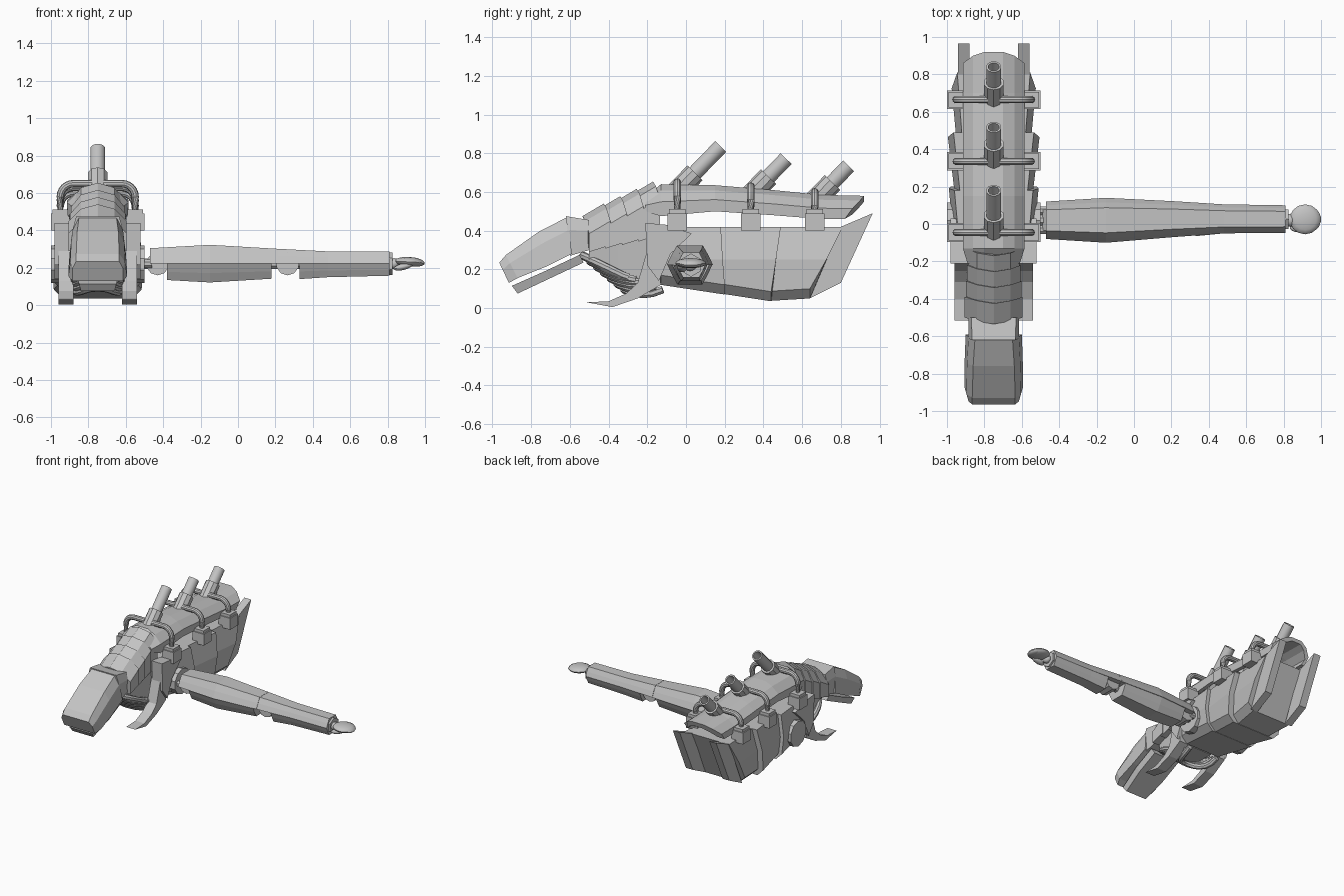
import bpy, bmesh, math
from mathutils import Vector

cube = bpy.data.objects.get("Cube")
if cube:
    bpy.data.objects.remove(cube, do_unlink=True)

grey = bpy.data.materials.new("plain grey")
grey.use_nodes = True
TONE = (0.55, 0.55, 0.55, 1)
grey.diffuse_color = TONE
grey.node_tree.nodes["Principled BSDF"].inputs["Base Color"].default_value = TONE
MID = -0.75  # centre line of the body


def finish(name, bm, smooth=False):
    bmesh.ops.recalc_face_normals(bm, faces=bm.faces)
    mesh = bpy.data.meshes.new(name)
    bm.to_mesh(mesh)
    bm.free()
    mesh.materials.append(grey)
    if smooth:
        mesh.shade_smooth()
        mesh.set_sharp_from_angle(angle=math.radians(35))
    ob = bpy.data.objects.new(name, mesh)
    bpy.context.collection.objects.link(ob)
    return ob


def loft(name, sections, closed=False, smooth=False):
    """Skin a run of equal-length outlines; cap the ends unless closed."""
    bm = bmesh.new()
    rings = [[bm.verts.new(p) for p in s] for s in sections]
    n = len(rings[0])
    pairs = list(zip(rings, rings[1:])) + ([(rings[-1], rings[0])] if closed else [])
    for a, b in pairs:
        for i in range(n):
            bm.faces.new((a[i], a[(i + 1) % n], b[(i + 1) % n], b[i]))
    if not closed:
        bm.faces.new(rings[0])
        bm.faces.new(rings[-1])
    return finish(name, bm, smooth)


def slab(name, outline, x0, x1):
    """Side outline in (y, z) given thickness across x."""
    return loft(name, [[(MID + x, y, z) for y, z in outline] for x in (x0, x1)])


def box(name, x, y, z, sx, sy, sz):
    return slab(name, [(y - sy, z - sz), (y + sy, z - sz), (y + sy, z + sz), (y - sy, z + sz)], x - sx, x + sx)


def ring(centre, axis, r, n):
    q = Vector(axis).to_track_quat('Z', 'Y')
    return [Vector(centre) + q @ Vector((r * math.cos(t), r * math.sin(t), 0))
            for t in (2 * math.pi * (i + 0.5) / n for i in range(n))]


def drum(name, a, b, r, n=8, smooth=False):
    axis = Vector(b) - Vector(a)
    return loft(name, [ring(a, axis, r, n), ring(b, axis, r, n)], smooth=smooth)


def pipe(name, points, r, n=10):
    pts = [Vector(p) for p in points]
    secs = []
    for i, p in enumerate(pts):
        axis = pts[min(i + 1, len(pts) - 1)] - pts[max(i - 1, 0)]
        secs.append(ring(p, axis, r, n))
    return loft(name, secs, smooth=True)


def mirrored(half):
    """Half outline from +x side, top to bottom, completed across the centre."""
    return [(MID + x, y, z) for x, y, z in half] + [(MID - x, y, z) for x, y, z in reversed(half)]


# Hull in three flared armour segments
def hull_section(yt, yb, zb, w):
    ym = (yt + yb) / 2
    return mirrored([(w - 0.03, yt, 0.42), (w, ym, 0.25), (w - 0.01, yb, zb + 0.05), (w - 0.06, yb, zb)])


loft("hull_front", [hull_section(-0.2, -0.13, 0.12, 0.205), hull_section(0.18, 0.2, 0.07, 0.24)])
loft("hull_middle", [hull_section(0.17, 0.18, 0.075, 0.21), hull_section(0.49, 0.44, 0.035, 0.245)])
loft("hull_rear", [hull_section(0.48, 0.43, 0.037, 0.2), hull_section(0.81, 0.64, 0.05, 0.225)])

# Back shell: hollow faceted arch
def shell_section(y, top, bottom, rake, w=0.165):
    h = top - bottom
    outer = [(0.05, y, top), (0.11, y - rake * 0.2, top - h * 0.2),
             (w, y - rake * 0.6, top - h * 0.55), (w - 0.005, y - rake, bottom)]
    inner = [(x * 0.8, yy, z - 0.03) for x, yy, z in outer[:3]] + [(w - 0.035, y - rake, bottom)]
    right = [(MID + x, yy, z) for x, yy, z in outer]
    left = [(MID - x, yy, z) for x, yy, z in reversed(outer)]
    in_left = [(MID - x, yy, z) for x, yy, z in reversed(inner)]
    in_right = [(MID + x, yy, z) for x, yy, z in inner]
    return left + right + in_right[::-1] + in_left[::-1]


loft("back_shell", [shell_section(-0.21, 0.57, 0.5, 0, 0.14), shell_section(-0.13, 0.64, 0.475, 0),
                    shell_section(0.15, 0.635, 0.5, 0), shell_section(0.45, 0.61, 0.48, 0),
                    shell_section(0.7, 0.585, 0.46, 0), shell_section(0.92, 0.58, 0.46, 0.1)])

# Exhausts, each with sleeve, hollow tube, side pipes and mounting boxes
for y, top, length in ((-0.045, 0.62, 0.3), (0.335, 0.6, 0.24), (0.665, 0.57, 0.23)):
    d = Vector((0, 0.7, 0.72)).normalized()
    base = Vector((MID, y + 0.015, top))
    drum("exhaust_sleeve", base - d * 0.05, base + d * 0.11, 0.055, 10, True)
    tip = base + d * length
    loft("exhaust_tube", [ring(p, d, r, 12) for p, r in
                          ((base, 0.041), (tip, 0.041), (tip, 0.03), (base + d * 0.12, 0.03))], smooth=True)
    for s in (1, -1):
        arc = [(MID + s * (0.13 + 0.07 * math.cos(t)), y, top - 0.04 + 0.07 * math.sin(t))
               for t in (math.pi / 2 * i / 6 for i in range(7))]
        pipe("side_pipe", [(MID + s * 0.2, y, 0.48)] + arc + [(MID + s * 0.03, y, top + 0.03)], 0.02)
        box("pipe_mount", s * 0.2, y, 0.445, 0.05, 0.05, 0.045)
        box("pipe_mount_cap", s * 0.2, y, 0.5, 0.042, 0.042, 0.012)

# Paired hull plates, fins, tusks and sockets
for s in (1, -1):
    slab("tail_fin", [(0.8, 0.42), (0.965, 0.49), (0.8, 0.13), (0.64, 0.05)], s * 0.13, s * 0.19)
    slab("shoulder_plate", [(-0.21, 0.44), (-0.1, 0.43), (0.03, 0.385), (-0.08, 0.28), (-0.14, 0.14), (-0.2, 0.22)],
         s * 0.14, s * 0.23)
    slab("tusk", [(-0.515, 0.03), (-0.38, 0.005), (-0.25, 0.05), (-0.13, 0.12), (-0.14, 0.3),
                  (-0.2, 0.3), (-0.25, 0.13), (-0.31, 0.075), (-0.4, 0.035)], s * 0.13, s * 0.21)
    side = MID + s * 0.2
    drum("arm_socket", (side, 0.02, 0.22), (MID + s * 0.25, 0.02, 0.22), 0.1, 10)
    drum("socket_hub", (side, 0.02, 0.22), (MID + s * 0.25, 0.02, 0.22), 0.06, 8)

# Head: faceted snout, skull back and lower jaw
def head_section(yt, zt, yb, zb, wt, wb):
    ym, zm = yt * 0.65 + yb * 0.35, zt * 0.65 + zb * 0.35
    return mirrored([(wt, yt, zt), ((wt + wb) / 2 + 0.01, ym, zm), (wb, yb, zb)])


loft("head", [head_section(-0.965, 0.235, -0.915, 0.13, 0.115, 0.135),
              head_section(-0.93, 0.275, -0.87, 0.155, 0.115, 0.157),
              head_section(-0.76, 0.395, -0.72, 0.215, 0.11, 0.155),
              head_section(-0.61, 0.472, -0.59, 0.28, 0.1, 0.15)])
loft("skull_back", [head_section(-0.62, 0.475, -0.6, 0.27, 0.115, 0.135),
                    head_section(-0.5, 0.455, -0.5, 0.3, 0.12, 0.13)])
loft("lower_jaw", [mirrored([(0.1, -0.9, 0.115), (0.09, -0.87, 0.075)]),
                   mirrored([(0.125, -0.72, 0.195), (0.11, -0.7, 0.155)]),
                   mirrored([(0.125, -0.55, 0.275), (0.11, -0.53, 0.235)])])

# Overlapping neck collars with peaked tops
for i in range(4):
    y, top, low = -0.52 + 0.085 * i, 0.475 + 0.038 * i, 0.29 + 0.018 * i
    w = 0.155 - 0.006 * i

    def collar(yy, zt, zl, lean):
        return mirrored([(0.001, yy - 0.015, zt), (0.09, yy, zt - 0.025), (w, yy + lean, zt - 0.09), (w, yy + lean, zl)])

    loft("neck_collar", [collar(y, top, low, 0.02), collar(y + 0.11, top + 0.065, low + 0.035, 0.02)])

# Throat core and wrapped ribs
loft("throat_core", [mirrored([(0.1, -0.5, 0.34), (0.09, -0.5, 0.25)]),
                     mirrored([(0.11, -0.35, 0.38), (0.09, -0.35, 0.13)]),
                     mirrored([(0.12, -0.15, 0.4), (0.1, -0.15, 0.13)])])
for i in range(7):
    y, z = -0.53 + 0.035 * i, 0.27 - 0.029 * i
    rib = []
    for j in range(13):
        t = math.pi * j / 12
        back = 1 - math.sin(t)
        rib.append((MID + 0.125 * math.cos(t), y + 0.2 * back, z - 0.1 * back + 0.1 * back * back * i / 6))
    pipe("throat_rib", rib, 0.021, 8)

# Arm: split hexagonal armour over a joint core
def half_hex(x, y0, y1, z0, z1):
    inset = (y1 - y0) * 0.22
    return [(x, y0, z0), (x, y0 + inset * 0.45, (z0 + z1) / 2), (x, y0 + inset, z1),
            (x, y1 - inset, z1), (x, y1 - inset * 0.45, (z0 + z1) / 2), (x, y1, z0)]


SEAM = 0.222
loft("upper_arm_top", [half_hex(-0.47, -0.08, 0.12, SEAM, 0.305), half_hex(-0.15, -0.1, 0.14, SEAM, 0.323),
                       half_hex(0.21, -0.07, 0.122, SEAM, 0.302)])
loft("upper_arm_bottom", [half_hex(-0.38, -0.08, 0.12, SEAM, 0.135), half_hex(-0.15, -0.095, 0.135, SEAM, 0.122),
                          half_hex(0.18, -0.07, 0.12, SEAM, 0.142)])
loft("forearm_top", [half_hex(0.212, -0.07, 0.122, SEAM, 0.302), half_hex(0.48, -0.05, 0.105, SEAM, 0.288),
                     half_hex(0.81, -0.047, 0.1, SEAM, 0.287)])
loft("forearm_bottom", [half_hex(0.33, -0.065, 0.11, SEAM, 0.14), half_hex(0.48, -0.05, 0.105, SEAM, 0.15),
                        half_hex(0.81, -0.047, 0.1, SEAM, 0.158)])
drum("wrist_cuff", (0.8, 0.026, SEAM), (0.825, 0.026, SEAM), 0.06, 6)
drum("arm_core", (-0.53, 0.02, SEAM), (0.8, 0.02, SEAM), 0.03, 8)
for x in (-0.43, 0.265):
    drum("arm_joint", (x, -0.035, SEAM), (x, 0.08, SEAM), 0.062, 10)
for y in (-0.03, 0.02, 0.07):
    drum("shoulder_pin", (-0.5, y, SEAM), (-0.46, y, SEAM), 0.025, 8)

# Hand: wrist ball, flattened palm and folded fingers
def blob(name, centre, size, tilt=0):
    bm = bmesh.new()
    bmesh.ops.create_uvsphere(bm, u_segments=14, v_segments=8, radius=1)
    bmesh.ops.scale(bm, vec=size, verts=bm.verts)
    ob = finish(name, bm, True)
    ob.location, ob.rotation_euler = centre, (0, tilt, 0)


blob("wrist_ball", (0.835, 0.02, 0.222), (0.03, 0.035, 0.03))
blob("palm", (0.915, 0.025, 0.232), (0.083, 0.08, 0.026), 0.05)
blob("folded_fingers", (0.95, 0.025, 0.228), (0.05, 0.062, 0.02), 0.1)
blob("thumb", (0.885, -0.02, 0.207), (0.055, 0.025, 0.018), -0.25)
